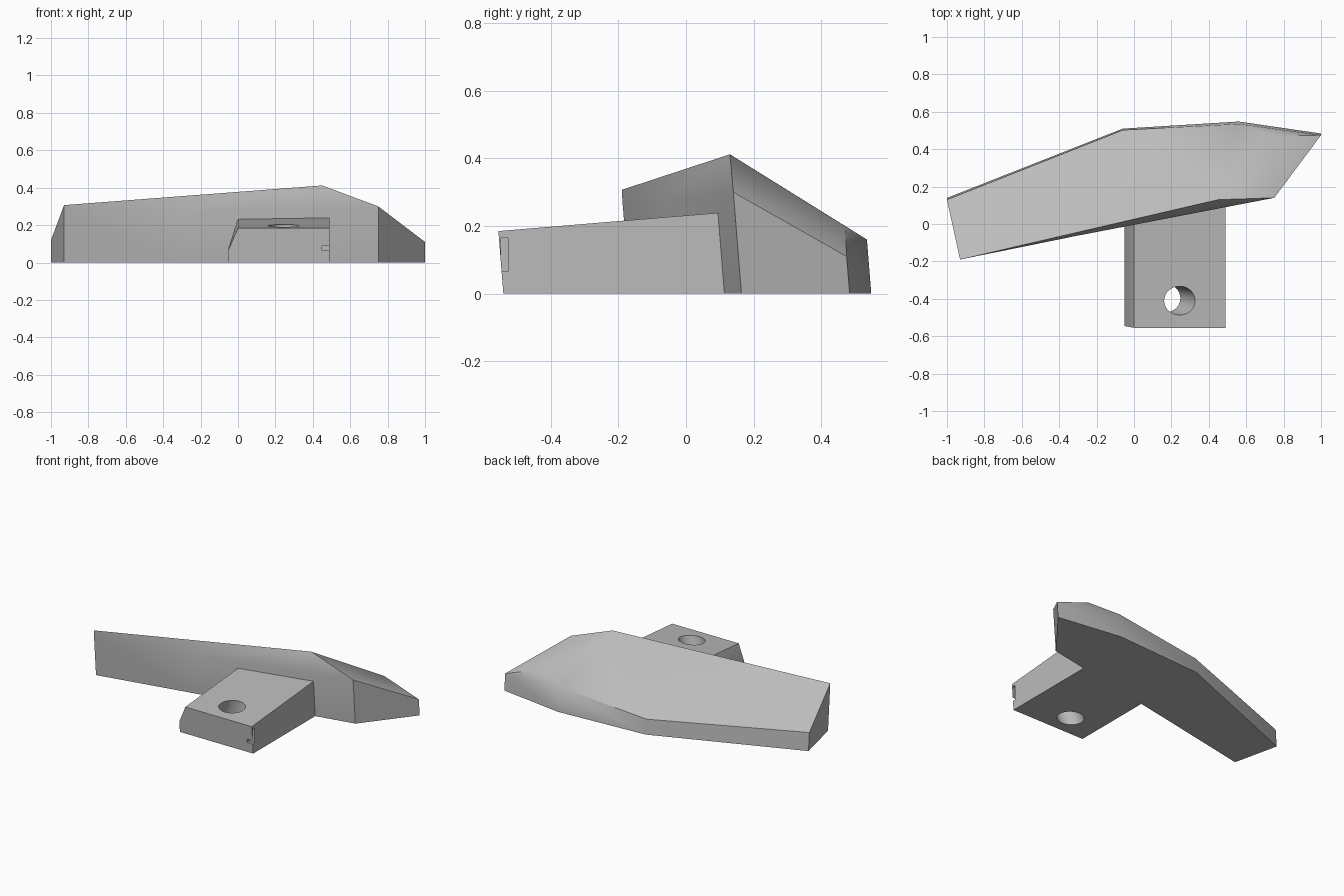
import bpy
import bmesh
from math import radians
from mathutils import Vector

default_cube = bpy.data.objects.get("Cube")
if default_cube:
    bpy.data.objects.remove(default_cube, do_unlink=True)

# One plain grey for the whole model
grey = bpy.data.materials.new("plain grey")
grey.use_nodes = True
colour = (0.5, 0.5, 0.5, 1)
grey.diffuse_color = colour
grey.node_tree.nodes["Principled BSDF"].inputs["Base Color"].default_value = colour


def make_object(name, points, faces):
    """Build a closed faceted solid from named corner points."""
    bm = bmesh.new()
    corners = {key: bm.verts.new(point) for key, point in points.items()}
    for face in faces:
        bm.faces.new([corners[key] for key in face.split()])
    bmesh.ops.recalc_face_normals(bm, faces=bm.faces)
    mesh = bpy.data.meshes.new(name)
    bm.to_mesh(mesh)
    bm.free()
    mesh.materials.append(grey)
    obj = bpy.data.objects.new(name, mesh)
    bpy.context.collection.objects.link(obj)
    return obj


def select_only(obj):
    bpy.ops.object.select_all(action="DESELECT")
    bpy.context.view_layer.objects.active = obj
    obj.select_set(True)


def cut(obj, cutter):
    """Subtract the cutter and remove it."""
    cutter.hide_render = True
    cutter.data.materials.clear()
    cutter.data.materials.append(grey)
    modifier = obj.modifiers.new("cut", "BOOLEAN")
    modifier.operation = "DIFFERENCE"
    modifier.solver = "EXACT"
    modifier.object = cutter
    select_only(obj)
    bpy.ops.object.modifier_apply(modifier=modifier.name)
    bpy.data.objects.remove(cutter, do_unlink=True)


# Angled body: rim corners around the outline, plus the raised ridge
rim = {
    "left": (-1, 0.13, 0.12),
    "front": (-0.93, -0.188, 0.275),
    "chamfer": (-0.3, -0.062, 0.275),
    "right": (0.75, 0.14, 0.3),
    "tip": (1, 0.475, 0.11),
    "back": (0.56, 0.535, 0.16),
    "back_left": (-0.06, 0.502, 0.1),
}
ridge = {
    "front_top": (-0.93, -0.19, 0.307),
    "peak": (0.45, 0.13, 0.412),
    "shoulder": (0.75, 0.47, 0.2),
}
# The walls lean slightly forward as they rise
lean = 0.08
floor = {key + "_floor": (x, y + lean * z, 0) for key, (x, y, z) in rim.items()}
names = list(rim)
body_faces = [f"{a} {b} {b}_floor {a}_floor"
              for a, b in zip(names, names[1:] + names[:1])]
body_faces += [
    " ".join(floor),
    "left front front_top",
    "front chamfer front_top",
    "chamfer peak front_top",
    "chamfer right peak",
    "right tip shoulder peak",
    "tip back shoulder",
    "front_top peak back_left left",
    "peak shoulder back",
    "peak back back_left",
]
body = make_object("body", {**rim, **ridge, **floor}, body_faces)

# Mounting arm: one chamfered section, swept from its free end into the body
section = {
    "base_left": (-0.05, 0), "side_left": (-0.05, 0.38),
    "top_left": (0, 1), "top_right": (0.49, 1), "base_right": (0.49, 0),
}
arm_points = {}
for end, y, height in (("outer", -0.54, 0.185), ("inner", 0.125, 0.24)):
    for key, (x, level) in section.items():
        z = level * height
        arm_points[f"{end}_{key}"] = (x, y - lean * z, z)
keys = list(section)
arm_faces = [f"outer_{a} outer_{b} inner_{b} inner_{a}"
             for a, b in zip(keys, keys[1:] + keys[:1])]
arm_faces += [" ".join(f"{end}_{key}" for key in keys) for end in ("outer", "inner")]
arm = make_object("mounting_arm", arm_points, arm_faces)

# Slanted bolt hole through the arm
top = Vector((0.245, -0.41, 0.2))
bottom = Vector((0.165, -0.395, 0))
axis = top - bottom
bpy.ops.mesh.primitive_cylinder_add(
    vertices=32, radius=0.077, depth=axis.length * 2, location=(top + bottom) / 2,
    rotation=axis.to_track_quat("Z", "Y").to_euler())
cut(arm, bpy.context.object)

# Small slot in the side of the arm by its free end
bpy.ops.mesh.primitive_cube_add(size=1, location=(0.48, -0.537, 0.115))
slot = bpy.context.object
slot.scale = (0.06, 0.02, 0.1)
cut(arm, slot)

# Crisp edges with soft blending over shallow creases
for part in (body, arm):
    select_only(part)
    bpy.ops.object.shade_smooth_by_angle(angle=radians(30))
